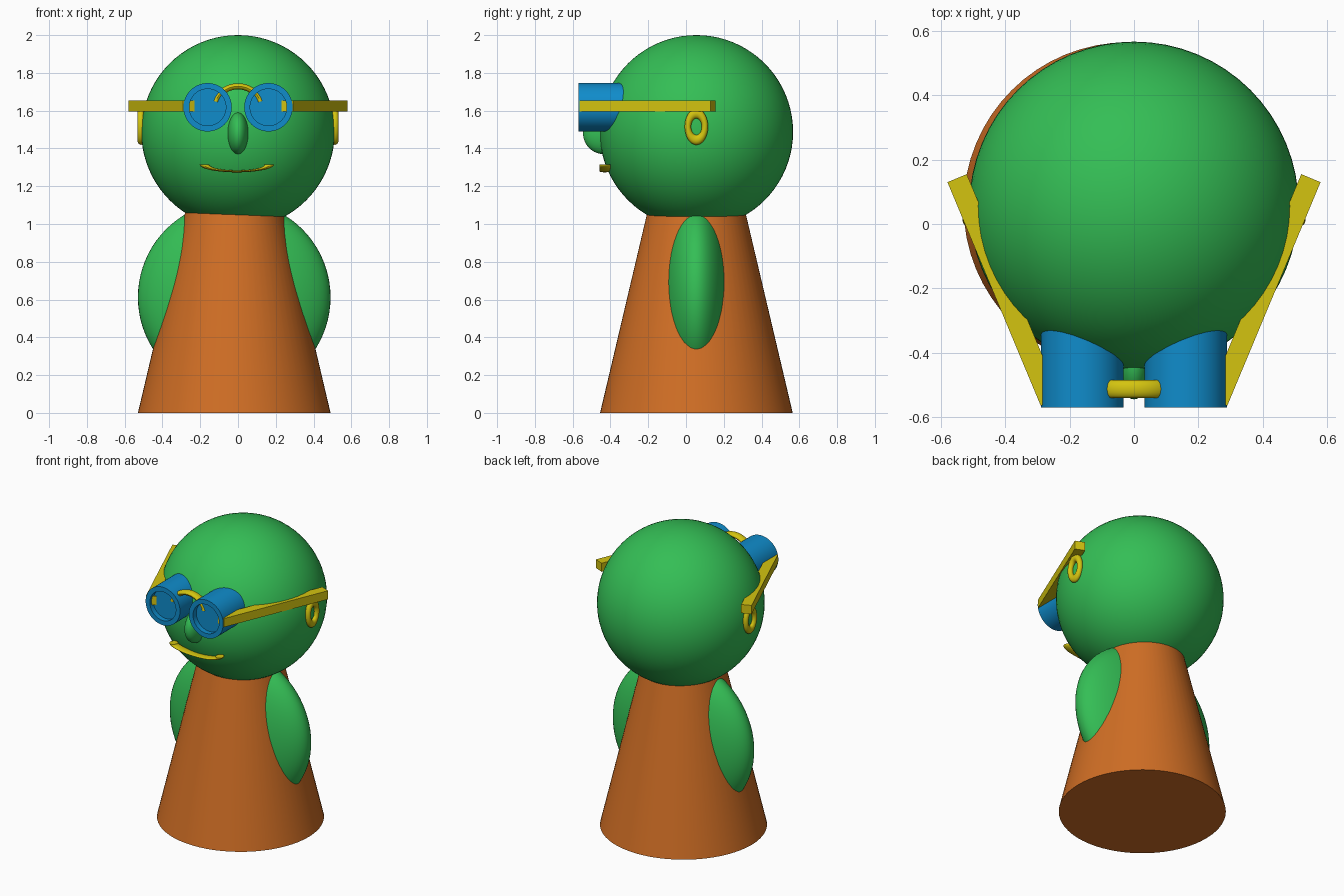
import bpy, bmesh, math
from mathutils import Vector

if "Cube" in bpy.data.objects:
    bpy.data.objects.remove(bpy.data.objects["Cube"])


def material(name, rgb):
    m = bpy.data.materials.new(name)
    m.diffuse_color = (*rgb, 1)
    m.use_nodes = True
    m.node_tree.nodes["Principled BSDF"].inputs["Base Color"].default_value = m.diffuse_color
    return m


GREEN = material("green", (0.034, 0.515, 0.091))
ORANGE = material("orange", (0.631, 0.156, 0.018))
BLUE = material("blue", (0.005, 0.262, 0.597))
YELLOW = material("yellow", (0.658, 0.552, 0.005))


def finish(bm, name, mat, smooth=True):
    bmesh.ops.recalc_face_normals(bm, faces=bm.faces)
    me = bpy.data.meshes.new(name)
    bm.to_mesh(me)
    bm.free()
    me.materials.append(mat)
    ob = bpy.data.objects.new(name, me)
    bpy.context.collection.objects.link(ob)
    if smooth:
        bpy.ops.object.select_all(action='DESELECT')
        ob.select_set(True)
        bpy.context.view_layer.objects.active = ob
        bpy.ops.object.shade_smooth_by_angle(angle=math.radians(35))
    return ob


def ellipsoid(name, mat, centre, radii):
    bm = bmesh.new()
    bmesh.ops.create_uvsphere(bm, u_segments=64, v_segments=40, radius=1)
    bmesh.ops.scale(bm, vec=radii, verts=bm.verts)
    bmesh.ops.translate(bm, vec=centre, verts=bm.verts)
    return finish(bm, name, mat)


def lathe(name, mat, profile, segs=64):
    """Spin (radius, height) points around z; end points with radius 0 close it."""
    bm = bmesh.new()
    vs = [bm.verts.new((r, 0, z)) for r, z in profile]
    edges = [bm.edges.new(p) for p in zip(vs, vs[1:])]
    bmesh.ops.spin(bm, geom=vs + edges, cent=(0, 0, 0), axis=(0, 0, 1),
                   angle=math.tau, steps=segs)
    bmesh.ops.remove_doubles(bm, verts=bm.verts, dist=1e-5)
    return finish(bm, name, mat)


def ring(name, mat, centre, major, minor, depth, squash, a0=0, a1=360, turn=0):
    """Squashed torus arc in the xz plane, with capped ends when open."""
    bm = bmesh.new()
    closed = a1 - a0 == 360
    n, k = 48, 16
    rows = []
    for i in range(n if closed else n + 1):
        u = math.radians(a0 + (a1 - a0) * i / n)
        row = []
        for j in range(k):
            v = math.tau * j / k
            r = major + minor * math.cos(v)
            row.append(bm.verts.new((r * math.cos(u), depth * math.sin(v),
                                     r * math.sin(u) * squash)))
        rows.append(row)
    pairs = list(zip(rows, rows[1:])) + ([(rows[-1], rows[0])] if closed else [])
    for a, b in pairs:
        for j in range(k):
            q = (j + 1) % k
            bm.faces.new((a[j], a[q], b[q], b[j]))
    if not closed:
        bm.faces.new(rows[0])
        bm.faces.new(rows[-1])
    ob = finish(bm, name, mat)
    ob.location = centre
    ob.rotation_euler.z = math.radians(turn)
    return ob


# Body: truncated cone, with one flattened ball through it forming both arms
body = lathe("body", ORANGE, [(0, 0), (0.51, 0), (0.227, 1.2), (0, 1.2)])
body.location = (-0.02, 0.055, 0)
ellipsoid("arms", GREEN, (-0.02, 0.055, 0.612), (0.51, 0.19, 0.51))

# Head and face
ellipsoid("head", GREEN, (0, 0.055, 1.488), (0.512, 0.512, 0.512))
ellipsoid("nose", GREEN, (0, -0.435, 1.48), (0.055, 0.11, 0.11))
ring("mouth", YELLOW, (-0.006, -0.43, 1.315), 0.172, 0.025, 0.029, 0.21, 180, 360)

# Glasses bridge
ring("glasses_bridge", YELLOW, (0, -0.513, 1.62), 0.122, 0.018, 0.028, 0.89, 15, 165)

for side, s in (("left", -1), ("right", 1)):
    # Lens barrel with a recessed front
    lens = lathe(side + "_lens", BLUE, [(0, 0), (0.128, 0), (0.128, 0.32),
                                        (0.097, 0.32), (0.097, 0.285), (0, 0.285)])
    lens.rotation_euler.x = math.pi / 2
    lens.location = (s * 0.161, -0.25, 1.618)

    # Temple bar running from the lens past the ear
    outer = [Vector((0.29, -0.565)), Vector((0.58, 0.13))]
    inward = Vector((-0.06, 0.025))
    outline = outer + [outer[1] + inward, outer[0] + inward]
    bm = bmesh.new()
    face = bm.faces.new([bm.verts.new((s * p.x, p.y, 1.595)) for p in outline])
    top = bmesh.ops.extrude_face_region(bm, geom=[face])["geom"]
    bmesh.ops.translate(bm, vec=(0, 0, 0.058),
                        verts=[g for g in top if isinstance(g, bmesh.types.BMVert)])
    finish(bm, side + "_temple", YELLOW, smooth=False)

    # Ear ring
    ring(side + "_ear", YELLOW, (s * 0.514, 0.055, 1.515), 0.045, 0.017, 0.019, 1.55, turn=90)
